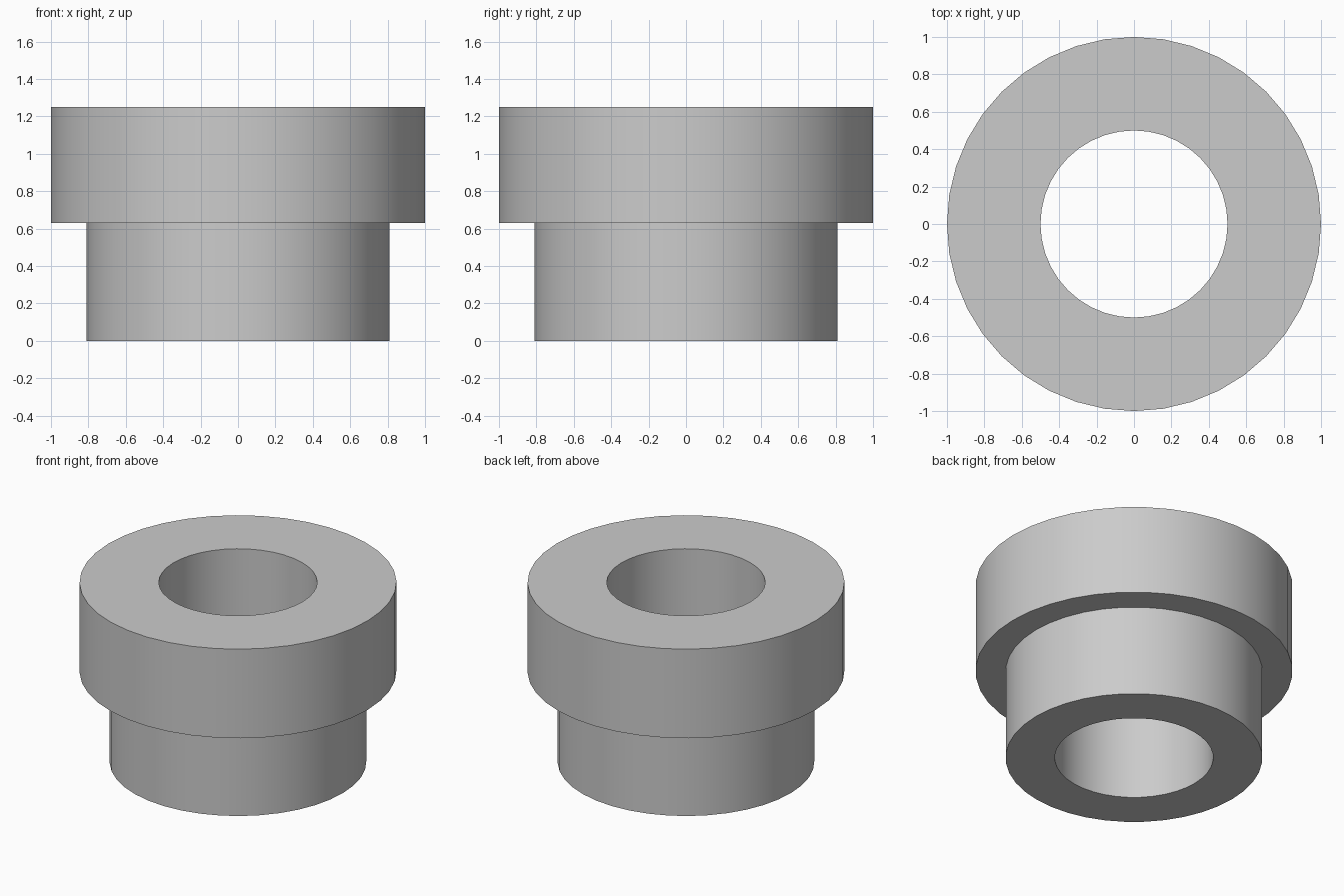
import bpy
import bmesh
import math

cube = bpy.data.objects.get("Cube")
if cube:
    bpy.data.objects.remove(cube, do_unlink=True)

SIDES = 40

# Plain grey material
grey = bpy.data.materials.new("grey")
grey.use_nodes = True
colour = (0.6, 0.6, 0.6, 1)
grey.diffuse_color = colour
grey.node_tree.nodes["Principled BSDF"].inputs["Base Color"].default_value = colour

# Closed half-section of the bushing: (radius, height)
profile = [(0.5, 0), (0.81, 0), (0.81, 0.63), (1, 0.63), (1, 1.25), (0.5, 1.25)]

# Sweep the section around the vertical axis
bm = bmesh.new()
rings = []
for i in range(SIDES):
    a = math.tau * i / SIDES
    rings.append([bm.verts.new((r * math.cos(a), r * math.sin(a), z)) for r, z in profile])
for i, ring in enumerate(rings):
    following = rings[(i + 1) % SIDES]
    for j in range(len(profile)):
        k = (j + 1) % len(profile)
        bm.faces.new((ring[j], following[j], following[k], ring[k]))
bmesh.ops.recalc_face_normals(bm, faces=bm.faces)

mesh = bpy.data.meshes.new("flanged_bushing")
bm.to_mesh(mesh)
bm.free()
mesh.materials.append(grey)
bushing = bpy.data.objects.new("flanged_bushing", mesh)
bpy.context.collection.objects.link(bushing)

# Smooth round walls with crisp rims
bpy.ops.object.select_all(action="DESELECT")
bushing.select_set(True)
bpy.context.view_layer.objects.active = bushing
bpy.ops.object.shade_smooth_by_angle(angle=math.radians(30))
